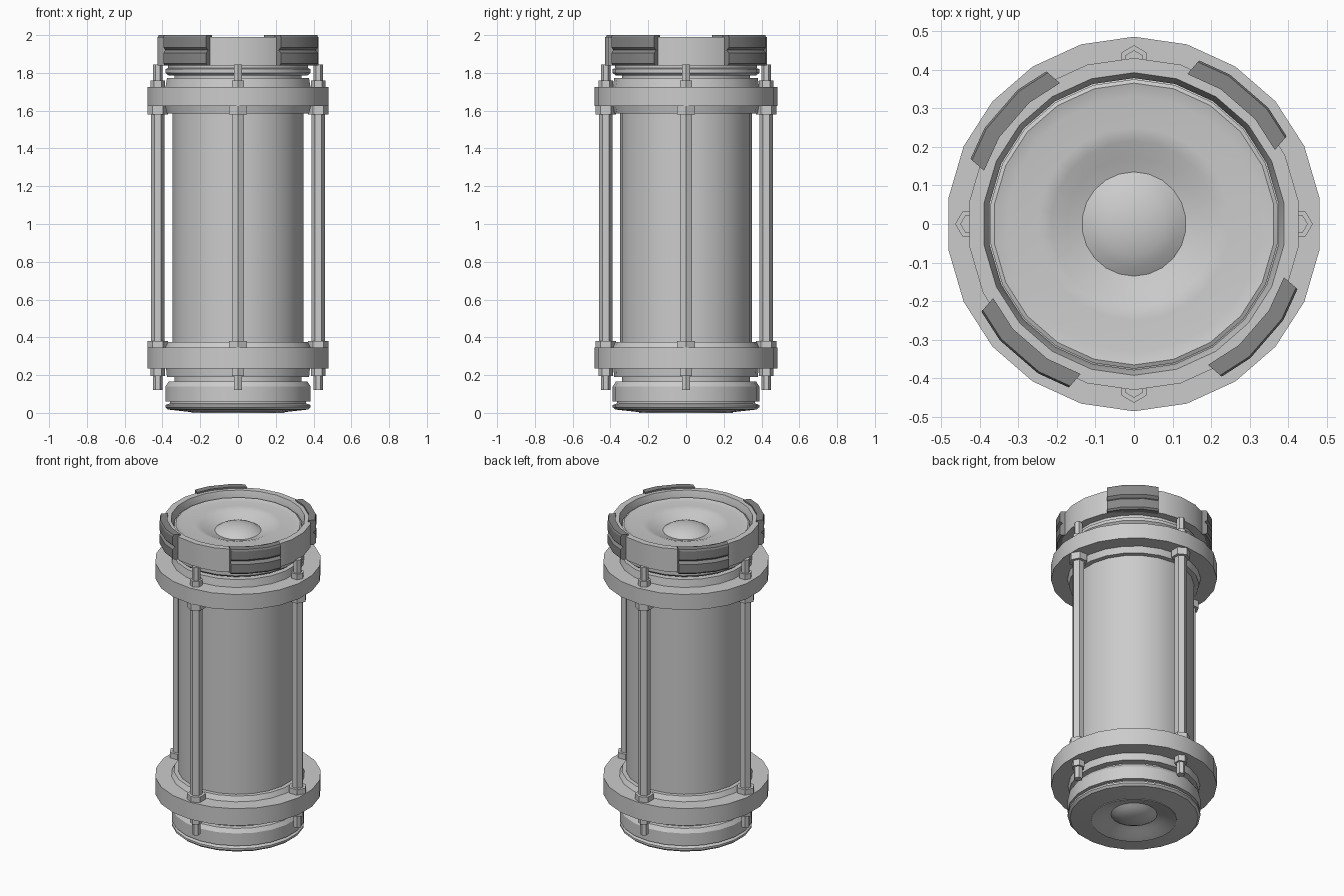
import bpy, bmesh, math
from mathutils import Matrix, Vector

if "Cube" in bpy.data.objects:
    bpy.data.objects.remove(bpy.data.objects["Cube"])

SIDES = 22


def finish(bm, name, smooth=True, mat=None):
    bmesh.ops.remove_doubles(bm, verts=bm.verts, dist=1e-5)
    bmesh.ops.recalc_face_normals(bm, faces=bm.faces)
    me = bpy.data.meshes.new(name)
    bm.to_mesh(me)
    bm.free()
    ob = bpy.data.objects.new(name, me)
    bpy.context.collection.objects.link(ob)
    if mat:
        me.materials.append(mat)
    if smooth:
        bpy.ops.object.select_all(action='DESELECT')
        ob.select_set(True)
        bpy.context.view_layer.objects.active = ob
        bpy.ops.object.shade_smooth_by_angle(angle=math.radians(25))
    return ob


def lathe(name, profile, closed=False, n=SIDES):
    """Revolve (radius, z) points around z, first corner on +y."""
    bm = bmesh.new()
    rings = []
    for r, z in profile:
        if r == 0:
            rings.append([bm.verts.new((0, 0, z))] * n)
        else:
            rings.append([bm.verts.new((r * math.cos(a), r * math.sin(a), z))
                          for a in (math.pi / 2 + math.tau * i / n for i in range(n))])
    pairs = list(zip(rings, rings[1:]))
    if closed:
        pairs.append((rings[-1], rings[0]))
    for lo, hi in pairs:
        for i in range(n):
            j = (i + 1) % n
            bm.faces.new(list(dict.fromkeys((lo[i], lo[j], hi[j], hi[i]))))
    return finish(bm, name)


def dish(z, s):
    """Dished end face with a raised dome; s = +1 faces up, -1 faces down."""
    pts = [(0.25, 0), (0.215, -0.01), (0.175, -0.027), (0.135, -0.04),
           (0.11, -0.024), (0.08, -0.011), (0.04, -0.003), (0, 0)]
    return [(r, z + s * d) for r, d in pts]


# main tube
lathe("body_tube", [(0.35, 0.33), (0.35, 1.64)])

# bolted flanges
lathe("lower_flange", [(0.33, 0.19), (0.38, 0.19), (0.385, 0.235), (0.485, 0.235),
                       (0.485, 0.345), (0.39, 0.345), (0.375, 0.375), (0.34, 0.375)], True)
lathe("upper_flange", [(0.34, 1.585), (0.38, 1.585), (0.39, 1.625), (0.485, 1.625),
                       (0.485, 1.725), (0.388, 1.725), (0.38, 1.772), (0.33, 1.772)], True)

# lower end cap
low = [(0.34, 0.20), (0.34, 0.165), (0.372, 0.165), (0.388, 0.14), (0.388, 0.06),
       (0.365, 0.06), (0.365, 0.05), (0.388, 0.042), (0.388, 0.03), (0.375, 0.018), (0.25, 0.004)]
lathe("lower_cap", low + dish(0.0, -1))

# upper end cap, sunk inside the collar
top = [(0.34, 1.76), (0.34, 1.785), (0.37, 1.785), (0.388, 1.80), (0.388, 1.82),
       (0.375, 1.825), (0.375, 1.95), (0.365, 1.955), (0.33, 1.945)]
lathe("upper_cap", top + dish(1.955, 1))

# locking collar
lathe("collar", [(0.38, 1.84), (0.43, 1.84), (0.43, 1.99), (0.392, 1.99), (0.378, 1.94)], True)

# dark grip pads on the collar
dark = bpy.data.materials.new("dark_grey")
dark.diffuse_color = (0.24, 0.24, 0.24, 1)
dark.use_nodes = True
dark.node_tree.nodes["Principled BSDF"].inputs["Base Color"].default_value = dark.diffuse_color
HALF = math.pi / SIDES


def arc(R, w=0.15):
    u, v = R * math.sin(HALF), R * math.cos(HALF)
    e = v - (w - u) * math.tan(2 * HALF)
    return [(-w, e), (-u, v), (u, v), (w, e)]


def pad(name, angle):
    bm = bmesh.new()
    rot = Matrix.Rotation(angle - math.pi / 2, 3, 'Z')
    loops = []
    for R, z in [(0.45, 1.84), (0.46, 1.85), (0.46, 1.905), (0.445, 1.92),
                 (0.46, 1.935), (0.46, 1.99), (0.455, 2.0)]:
        pts = arc(R) + arc(0.415)[::-1]
        loops.append([bm.verts.new(rot @ Vector((x, y, z))) for x, y in pts])
    for a, b in zip(loops, loops[1:]):
        for i in range(8):
            j = (i + 1) % 8
            bm.faces.new((a[i], a[j], b[j], b[i]))
    for lp in (loops[0], loops[-1]):
        for i in range(3):
            bm.faces.new((lp[i], lp[i + 1], lp[6 - i], lp[7 - i]))
    finish(bm, name, mat=dark)


for k in range(4):
    pad(f"grip_pad_{k + 1}", math.pi / 2 - 5 * HALF + k * math.pi / 2)

# hexagonal tie rods with nuts and threaded ends: (radius, z0, z1)
PARTS = [(0.036, 0.36, 1.60), (0.055, 0.345, 0.38), (0.055, 1.58, 1.625),
         (0.038, 0.195, 0.235), (0.038, 1.725, 1.76),
         (0.025, 0.12, 0.20), (0.025, 1.75, 1.845)]
for k in range(4):
    bm = bmesh.new()
    for r, z0, z1 in PARTS:
        m = (Matrix.Rotation(k * math.pi / 2, 4, 'Z')
             @ Matrix.Translation((0, 0.425, (z0 + z1) / 2)))
        new = bmesh.ops.create_cone(bm, cap_ends=True, segments=6, radius1=r,
                                    radius2=r, depth=z1 - z0)["verts"]
        # put a corner on the outward side
        v = new[0].co
        if min(abs(w.co.x) for w in new) > 0.001:
            m = m @ Matrix.Rotation(math.pi / 6, 4, 'Z')
        bmesh.ops.transform(bm, matrix=m, verts=new)
    finish(bm, f"tie_rod_{k + 1}", smooth=False)
